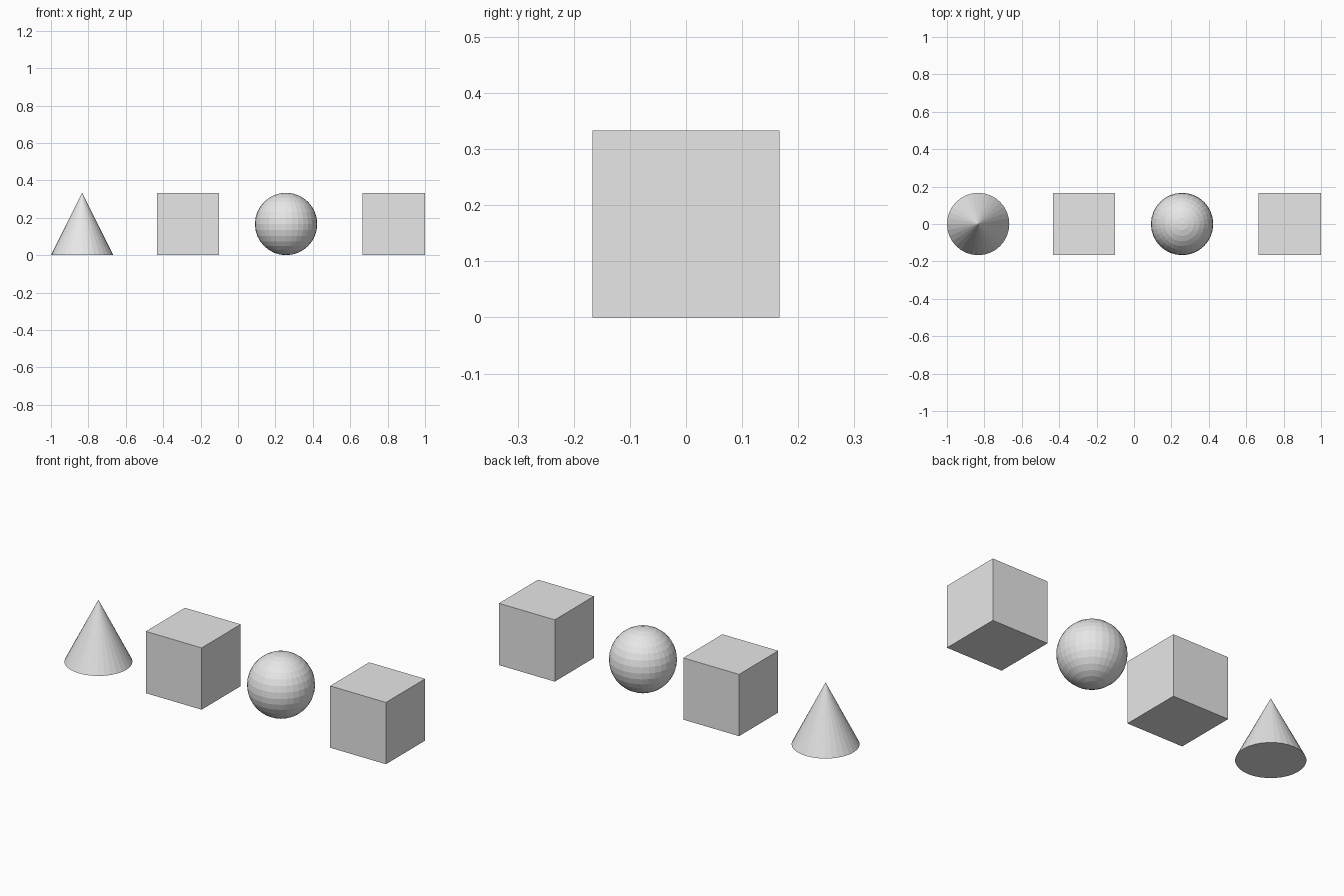
import bpy

# Remove the default object
default = bpy.data.objects.get("Cube")
if default:
    bpy.data.objects.remove(default, do_unlink=True)

R = 1 / 6  # half the height of every solid

# Single flat grey
grey = bpy.data.materials.new("light_grey")
grey.use_nodes = True
colour = (0.8, 0.8, 0.8, 1)
grey.diffuse_color = colour
grey.node_tree.nodes["Principled BSDF"].inputs["Base Color"].default_value = colour


def finish(name):
    ob = bpy.context.object
    ob.name = ob.data.name = name
    ob.data.materials.clear()
    ob.data.materials.append(grey)


# Cone at the right end
bpy.ops.mesh.primitive_cone_add(vertices=32, radius1=R, radius2=0, depth=2 * R,
                                location=(R - 1, 0, R))
finish("cone")

# Two equal cubes
for name, x in (("inner_cube", -0.267), ("end_cube", 1 - R)):
    bpy.ops.mesh.primitive_cube_add(size=2 * R, location=(x, 0, R))
    finish(name)

# Flat-faceted ball between the cubes
bpy.ops.mesh.primitive_uv_sphere_add(segments=32, ring_count=16, radius=R,
                                     location=(0.257, 0, R))
finish("ball")
